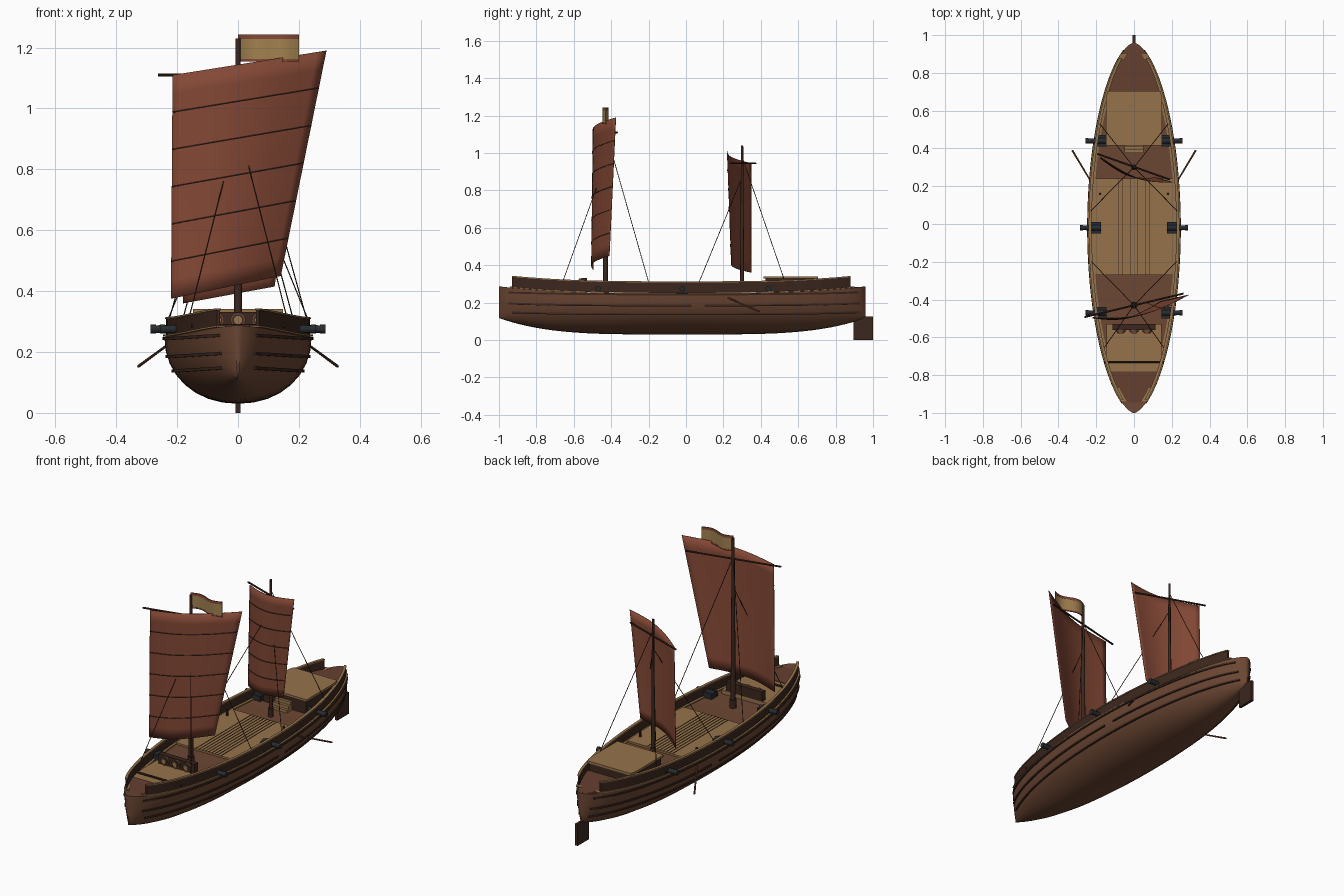
import bpy, bmesh, math
from mathutils import Vector, Matrix

if "Cube" in bpy.data.objects:
    bpy.data.objects.remove(bpy.data.objects["Cube"])


def material(name, r, g, b):
    m = bpy.data.materials.new(name)
    m.diffuse_color = (r, g, b, 1)
    m.use_nodes = True
    m.node_tree.nodes["Principled BSDF"].inputs["Base Color"].default_value = m.diffuse_color
    return m


HULL = material("hull_wood", .15, .062, .033)
DECK = material("deck_wood", .13, .05, .03)
DARK = material("dark_wood", .045, .02, .013)
TAN = material("tan_wood", .30, .17, .07)
SAIL = material("sail_cloth", .23, .065, .036)
IRON = material("iron", .02, .024, .028)
FLAG = material("flag_cloth", .36, .22, .08)


def finish(name, bm, mat, smooth=None):
    bmesh.ops.recalc_face_normals(bm, faces=bm.faces)
    me = bpy.data.meshes.new(name)
    bm.to_mesh(me)
    bm.free()
    ob = bpy.data.objects.new(name, me)
    bpy.context.collection.objects.link(ob)
    me.materials.append(mat)
    if smooth:
        bpy.ops.object.select_all(action='DESELECT')
        ob.select_set(True)
        bpy.context.view_layer.objects.active = ob
        bpy.ops.object.shade_smooth_by_angle(angle=math.radians(smooth))
    return ob


def add_box(bm, x0, x1, y0, y1, z0, z1):
    m = Matrix.Translation(((x0+x1)/2, (y0+y1)/2, (z0+z1)/2)) @ Matrix.Diagonal((x1-x0, y1-y0, z1-z0, 1))
    bmesh.ops.create_cube(bm, size=1, matrix=m)


def add_rod(bm, a, b, r0, r1=None, n=8):
    a, b = Vector(a), Vector(b)
    d = b - a
    m = Matrix.Translation((a+b)/2) @ d.to_track_quat('Z', 'Y').to_matrix().to_4x4()
    bmesh.ops.create_cone(bm, cap_ends=True, segments=n, radius1=r0,
                          radius2=r0 if r1 is None else r1, depth=d.length, matrix=m)


def box(name, mat, *b):
    bm = bmesh.new()
    add_box(bm, *b)
    return finish(name, bm, mat)


def rods(name, mat, paths, r, n=8):
    bm = bmesh.new()
    for p in paths:
        for a, b in zip(p, p[1:]):
            add_rod(bm, a, b, r, n=n)
    return finish(name, bm, mat, 40)


def loft(bm, rings, cap=True):
    vs = [[bm.verts.new(p) for p in r] for r in rings]
    for a, b in zip(vs, vs[1:]):
        for i in range(len(a)):
            j = (i+1) % len(a)
            bm.faces.new((a[i], a[j], b[j], b[i]))
    if cap:
        bm.faces.new(vs[0])
        bm.faces.new(vs[-1])


# Hull lines
def tt(y): return min(1, abs((y + .02) / .98))
def width(y): return max(.006, .242 * (1 - tt(y)**2)**.6)
def top(y): return .25 + .037 * tt(y)**3
def keel(y): return .03 + .088 * tt(y)**4


def side_x(y, z):
    f = min(1, max(0, (top(y) - z) / (top(y) - keel(y))))
    return width(y) * (1 - f**2.1)**(1/2.1)


def span(y0, y1, n):
    return [y0 + (y1-y0)*i/n for i in range(n+1)]


# Hull, closed by the deck surface
bm = bmesh.new()
rings = []
for i in range(41):
    y = -.02 - .98 * math.cos(math.pi * i / 40)
    ring = []
    for k in range(17):
        a = math.pi * k / 16
        c, s = math.cos(a), math.sin(a)
        ring.append((width(y) * math.copysign(abs(c)**.95, c), y,
                     top(y) - (top(y)-keel(y)) * max(s, 0)**.95))
    rings.append(ring)
loft(bm, rings)
finish("hull", bm, HULL, 35)


# Strips that follow both sides of the hull
def side_strip(name, mat, y0, y1, xf, zf, hw, hh):
    bm = bmesh.new()
    for s in (-1, 1):
        loft(bm, [[(s*(xf(y)+i*hw), y, zf(y)+j*hh) for i, j in ((-1, -1), (1, -1), (1, 1), (-1, 1))]
                  for y in span(y0, y1, 36)])
    finish(name, bm, mat)


side_strip("bulwarks", DARK, -.93, .88, lambda y: width(y)-.010, lambda y: top(y)+.032, .005, .028)
side_strip("bulwark_caps", TAN, -.93, .88, lambda y: width(y)-.010, lambda y: top(y)+.061, .008, .003)
side_strip("gunwales", TAN, -.94, .90, lambda y: width(y)-.012, lambda y: top(y)+.004, .016, .003)
for nm, drop, y0, y1 in (("upper_wales", .006, -.95, .92), ("middle_wales", .065, -.95, .03),
                         ("middle_aft_wales", .065, .1, .93), ("lower_wales", .112, -.93, .93)):
    zf = lambda y, d=drop: .25 - d + .012 * tt(y)**3
    side_strip(nm, DARK, y0, y1, lambda y: side_x(y, zf(y))+.001, zf, .005, .005)


# Deck slabs fitted inside the hull outline
def slab(name, mat, y0, y1, inset, limit, z0, z1):
    bm = bmesh.new()
    rings = []
    for y in span(y0, y1, 12):
        w = max(.003, min(limit, width(y) - inset))
        rings.append([(-w, y, z0), (w, y, z0), (w, y, z1), (-w, y, z1)])
    loft(bm, rings)
    finish(name, bm, mat)


slab("main_deck", TAN, -.27, .24, .025, .3, .24, .261)
slab("fore_deck", TAN, -.80, -.53, .012, .145, .25, .277)
slab("bow_deck", DECK, -.96, -.78, .012, .3, .26, .281)
slab("stern_deck", DECK, .70, .94, .012, .3, .25, .285)
slab("stern_cabin", DARK, .425, .70, .022, .138, .25, .328)
slab("cabin_roof", TAN, .415, .705, .012, .148, .328, .341)
bm = bmesh.new()
for i in range(-4, 5):
    add_box(bm, i*.02-.001, i*.02+.001, -.27, .24, .26, .263)
finish("plank_seams", bm, DARK)
bm = bmesh.new()
for i in range(3):
    add_box(bm, -.05, .05, .375+i*.016, .391+i*.016, .25, .268+i*.018)
finish("cabin_steps", bm, TAN)
rods("fore_crossbeam", DARK, [[(-.155, -.73, .286), (.155, -.73, .286)]], .006)
rods("deck_pegs", DARK, [[(s*.18, .16, .25), (s*.18, .16, .295)] for s in (-1, 1)], .007)

# Shield rack facing the bow
box("shield_rack", DARK, -.115, .115, -.56, -.53, .27, .332)
for nm, r, d, mat in (("shields", .025, .012, HULL), ("shield_rims", .019, .015, DARK), ("shield_bosses", .014, .019, TAN)):
    rods(nm, mat, [[(x, -.555, .305), (x, -.56-d, .305)] for x in (-.07, 0, .07)], r, 16)

# Cannons on carriages
barrels, carriages = bmesh.new(), bmesh.new()
for y, x in ((-.47, .145), (-.02, .175), (.44, .145)):
    for s in (-1, 1):
        add_rod(barrels, (s*x, y, .275), (s*(x+.11), y, .275), .016, .012, 12)
        add_rod(barrels, (s*(x+.095), y, .275), (s*(x+.112), y, .275), .015, n=12)
        xs = sorted((s*x, s*(x+.055)))
        for o in (-.022, .022):
            add_box(carriages, *xs, y+o-.008, y+o+.008, .25, .283)
        add_box(carriages, *xs, y-.022, y+.022, .25, .262)
finish("cannon_barrels", barrels, IRON, 40)
finish("cannon_carriages", carriages, IRON)

# Masts and yards
for nm, y, h, r in (("main_mast", -.43, 1.23, .014), ("aft_mast", .30, 1.04, .011)):
    bm = bmesh.new()
    add_rod(bm, (0, y, .24), (0, y, h), r, r*.55, 12)
    add_rod(bm, (0, y, .25), (0, y, .30), r*1.35, n=12)
    finish(nm, bm, DARK, 40)
rods("main_yard", DARK, [[(-.262, -.493, 1.11), (.262, -.368, 1.11)]], .005)
rods("aft_yard", DARK, [[(-.195, .372, .945), (.19, .235, .945)]], .005)


# Battened sails: corners are bottom left, bottom right, top left, top right
def sail(name, corners, bulge, battens):
    bl, br, tl, tr = [Vector(c) for c in corners]

    def at(u, v):
        p = bl.lerp(br, u).lerp(tl.lerp(tr, u), v)
        p.y -= bulge * math.sin(math.pi*u)
        return p
    bm = bmesh.new()
    nu, nv = 16, 12
    g = [[bm.verts.new(at(i/nu, j/nv)) for i in range(nu+1)] for j in range(nv+1)]
    for j in range(nv):
        for i in range(nu):
            bm.faces.new((g[j][i], g[j][i+1], g[j+1][i+1], g[j+1][i]))
    ob = finish(name, bm, SAIL, 60)
    mod = ob.modifiers.new("thickness", 'SOLIDIFY')
    mod.thickness, mod.offset = .003, 0
    rods(name + "_battens", DARK,
         [[at(i/12, k/battens) + Vector((0, -.002, 0)) for i in range(13)] for k in range(1, battens)], .0022, 5)


sail("main_sail", ((-.22, -.495, .375), (.14, -.41, .45), (-.215, -.495, 1.11), (.29, -.375, 1.19)), .045, 6)
sail("aft_sail", ((-.18, .35, .36), (.12, .245, .415), (-.17, .35, .945), (.205, .22, 1.01)), .04, 6)

# Rigging
lines = []
for s in (-1, 1):
    for my, mz, ey in ((-.43, .95, -.66), (-.43, 1.12, -.20), (.30, .87, .07), (.30, .98, .53)):
        lines.append([(0, my, mz), (s*(width(ey)-.012), ey, .31)])
rods("rigging", DARK, lines, .002, 5)

# Oars
bm = bmesh.new()
for s in (-1, 1):
    add_rod(bm, (s*.225, .22, .228), (s*.327, .39, .153), .004, .005)
finish("oars", bm, HULL, 40)

# Rudder
box("rudder", DARK, -.008, .008, .895, 1.0, 0, .125)

# Waving pennant with coloured ends
def banner(name, mat, x0, x1, z0, z1, t):
    bm = bmesh.new()
    loft(bm, [[(x, -.43 + .014*math.sin(x*32) + j*t, z) for j, z in ((-1, z0), (1, z0), (1, z1), (-1, z1))]
              for x in span(x0, x1, 14)])
    finish(name, bm, mat, 40)


banner("flag", FLAG, 0, .2, 1.155, 1.242, .0015)
banner("flag_top_band", SAIL, 0, .2, 1.228, 1.243, .002)
banner("flag_bottom_band", SAIL, 0, .2, 1.154, 1.163, .002)
